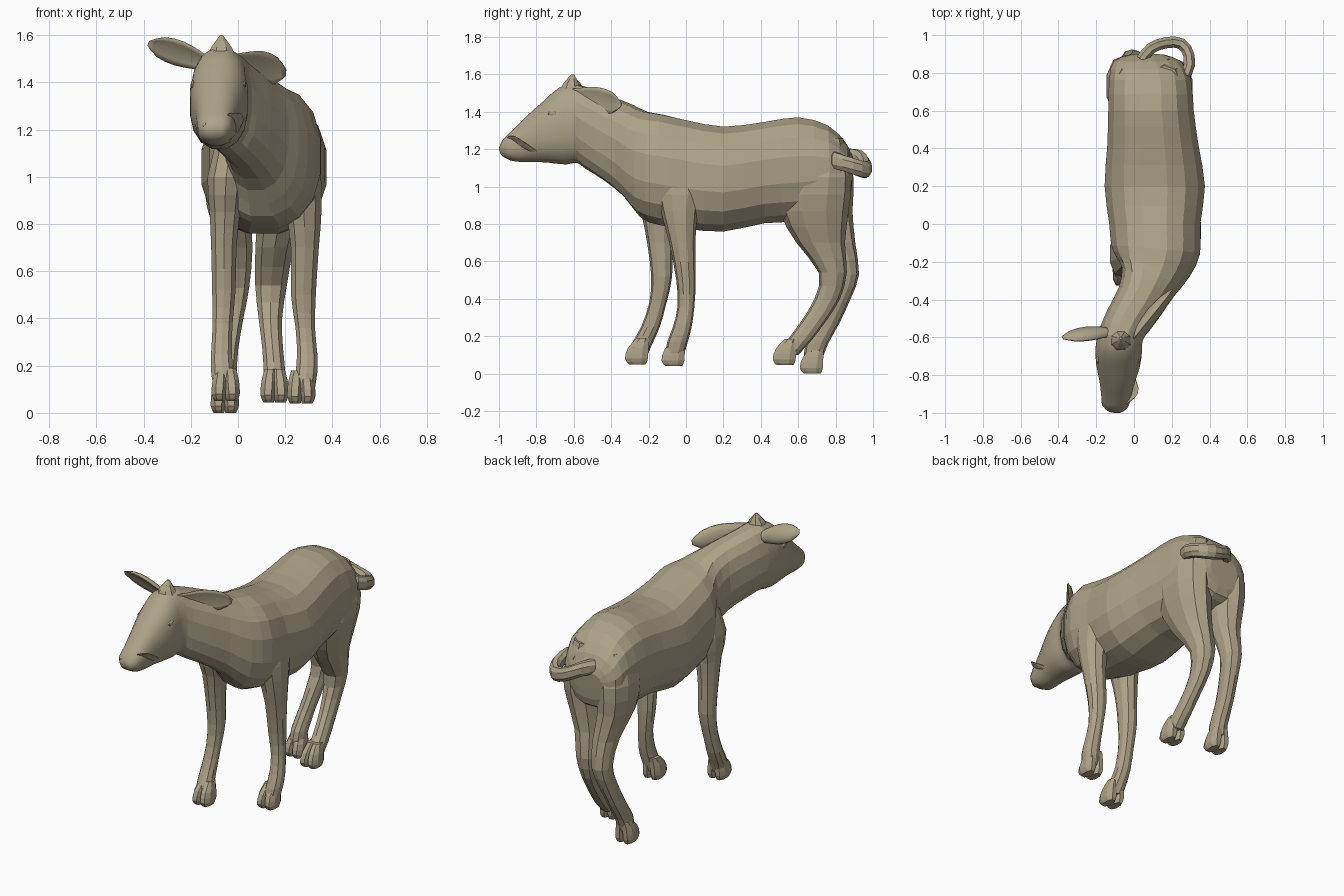
import bpy, bmesh, math
from mathutils import Vector as V

hide = bpy.data.materials.new("tan_hide")
hide.diffuse_color = (.42, .365, .25, 1)


def spline(rows, steps):
    """Catmull-Rom interpolation through rows of numbers."""
    out = []
    for i in range(len(rows) - 1):
        p0, p1 = rows[max(i - 1, 0)], rows[i]
        p2, p3 = rows[i + 1], rows[min(i + 2, len(rows) - 1)]
        for s in range(steps):
            t = s / steps
            out.append([0.5 * (2 * b + (c - a) * t + (2 * a - 5 * b + 4 * c - d) * t * t
                               + (3 * b - a - 3 * c + d) * t ** 3)
                        for a, b, c, d in zip(p0, p1, p2, p3)])
    out.append(list(rows[-1]))
    return out


def loft(name, rings, n=12, power=0.9, cup=0.0, smooth_before=-9):
    """Skin over rings of (centre, side vector, up vector)."""
    bm = bmesh.new()
    loops = []
    for c, a, b in rings:
        loop = []
        for k in range(n):
            ang = 2 * math.pi * (k + 0.5) / n
            u, v = math.cos(ang), math.sin(ang)
            u = math.copysign(abs(u) ** power, u)
            v = math.copysign(abs(v) ** power, v)
            if cup and v > 0:
                v *= -cup
            loop.append(bm.verts.new(c + a * u + b * v))
        loops.append(loop)
    for p, q in zip(loops, loops[1:]):
        for k in range(n):
            bm.faces.new((p[k], p[(k + 1) % n], q[(k + 1) % n], q[k]))
    bm.faces.new(loops[0])
    bm.faces.new(loops[-1])
    bmesh.ops.recalc_face_normals(bm, faces=bm.faces)
    me = bpy.data.meshes.new(name)
    bm.to_mesh(me)
    bm.free()
    me.materials.append(hide)
    for f in me.polygons:
        f.use_smooth = f.center.y < smooth_before
    ob = bpy.data.objects.new(name, me)
    bpy.context.collection.objects.link(ob)
    return ob


def profile_loft(name, rows, steps=2, **kw):
    """Rows: top y, top z, bottom y, bottom z, centre x, half width, yaw."""
    rings = []
    for yt, zt, yb, zb, x, w, yaw in spline(rows, steps):
        top, bot = V((x, yt, zt)), V((x, yb, zb))
        r = math.radians(yaw)
        rings.append(((top + bot) / 2, V((math.cos(r), math.sin(r), 0)) * w, (top - bot) / 2))
    return loft(name, rings, **kw)


def limb(name, rows, steps=2, **kw):
    """Rows: x, y, z, x radius, y radius of level rings."""
    rings = [(V((x, y, z)), V((rx, 0, 0)), V((0, ry, 0)))
             for x, y, z, rx, ry in spline(rows, steps)]
    return loft(name, rings, **kw)


def toes(name, x, y, z):
    """Two cloven toes; z is the sole height."""
    for side, label in ((-1, "left"), (1, "right")):
        limb(f"{name}_{label}_toe", [
            (x + side * .018, y + .035, z + .14, .026, .035),
            (x + side * .024, y + .01, z + .09, .034, .058),
            (x + side * .028, y, z + .03, .034, .066),
            (x + side * .025, y + .005, z, .024, .048)], n=8)


def ear(name, base, tip, wide, opening, size=1):
    base, tip, wide, opening = V(base), V(tip), V(wide).normalized(), V(opening).normalized()
    rows = [(0, .03, .03), (.2, .045, .04), (.5, .062, .042), (.8, .052, .03), (1, .012, .008)]
    loft(name, [(base.lerp(tip, t), wide * w * size, opening * d) for t, w, d in spline(rows, 2)],
         n=10, cup=0.3, smooth_before=9)


# Torso, turned neck and head in one skin
profile_loft("body_neck_and_head", [
    (.90, 1.13, .885, .99, .07, .10, 0), (.86, 1.23, .865, .90, .07, .18, 0),
    (.76, 1.33, .78, .86, .085, .22, 0), (.60, 1.375, .60, .81, .09, .23, 0),
    (.42, 1.35, .42, .80, .10, .245, 0), (.20, 1.325, .20, .755, .11, .27, 0),
    (.00, 1.36, .00, .77, .11, .245, 0), (-.13, 1.39, -.14, .79, .115, .24, -5),
    (-.22, 1.405, -.23, .83, .10, .205, -15), (-.30, 1.44, -.31, .94, .075, .16, -28),
    (-.40, 1.48, -.42, 1.03, .03, .135, -35), (-.50, 1.52, -.52, 1.09, -.03, .125, -27),
    (-.60, 1.55, -.58, 1.125, -.07, .12, -12),
    (-.68, 1.53, -.64, 1.115, -.08, .125, -5), (-.76, 1.46, -.73, 1.125, -.085, .118, -4),
    (-.85, 1.38, -.81, 1.13, -.09, .095, -4), (-.93, 1.30, -.88, 1.13, -.095, .08, -4),
    (-.98, 1.25, -.94, 1.14, -.10, .07, -4), (-1.0, 1.205, -.985, 1.165, -.10, .035, -4)],
    n=16, power=.85, smooth_before=-.58)

# Poll tuft
limb("poll_tuft", [(-.07, -.62, 1.49, .075, .07), (-.07, -.615, 1.55, .045, .045),
                   (-.07, -.605, 1.60, .006, .008)], n=8)

# Eyes and nostrils
for s, label in ((-1, "left"), (1, "right")):
    for part, loc, size in (("eye", (-.083 + s * .105, -.71, 1.39), (.014, .03, .018)),
                            ("nostril", (-.1 + s * .04, -.972, 1.22), (.014, .014, .012))):
        bpy.ops.mesh.primitive_uv_sphere_add(segments=10, ring_count=6, location=loc)
        ob = bpy.context.object
        ob.name, ob.scale = f"{label}_{part}", size
        ob.data.materials.append(hide)

# Folded tongue at the side of the mouth
tongue = [(-.045, -.94, 1.25), (-.005, -.91, 1.25), (.008, -.87, 1.225), (-.02, -.79, 1.17)]
loft("tongue", [(V(p), V((.012, -.008, .02)), V((.010, .012, 0)))
                for p in spline(tongue, 2)], n=8)

# Ears: left one raised sideways, right one swept back along the neck
ear("left_ear", (-.12, -.58, 1.47), (-.38, -.605, 1.565), (.30, -.45, .75), (-.1, -.85, -.5))
ear("right_ear", (.00, -.61, 1.49), (.205, -.35, 1.44), (.1, .0, 1), (.77, -.63, .1), 1.15)

# Front legs with shoulders
limb("right_front_leg", [
    (.22, -.03, 1.25, .07, .09), (.262, -.03, 1.05, .088, .135), (.278, -.035, .87, .08, .10),
    (.283, -.02, .70, .062, .07), (.277, .00, .50, .055, .052), (.285, .00, .36, .043, .045),
    (.293, -.02, .25, .045, .05), (.290, -.045, .17, .048, .055), (.28, -.065, .09, .045, .05)], n=10)
toes("right_front", .268, -.07, .04)
limb("left_front_leg", [
    (-.02, -.14, 1.2, .06, .09), (-.05, -.16, 1.0, .082, .125), (-.055, -.15, .85, .068, .088),
    (-.06, -.14, .70, .056, .068), (-.06, -.13, .52, .052, .056), (-.065, -.15, .38, .044, .046),
    (-.07, -.19, .25, .046, .05), (-.065, -.235, .16, .05, .055), (-.055, -.255, .10, .045, .05)], n=10)
toes("left_front", -.052, -.265, .05)

# Rear legs with heavy thighs
limb("right_rear_leg", [
    (.16, .71, 1.26, .09, .13), (.20, .70, 1.05, .115, .185), (.185, .685, .87, .105, .185),
    (.155, .72, .70, .085, .13), (.14, .785, .54, .07, .075), (.137, .755, .40, .052, .068),
    (.147, .675, .27, .046, .066), (.155, .60, .17, .048, .065), (.155, .55, .10, .045, .05)], n=10)
toes("right_rear", .155, .525, .045)
limb("left_rear_leg", [
    (-.01, .72, 1.24, .09, .12), (-.045, .73, 1.05, .105, .165), (-.04, .75, .87, .095, .14),
    (-.01, .815, .70, .075, .09), (-.01, .86, .53, .06, .065), (-.025, .82, .40, .05, .06),
    (-.042, .76, .27, .045, .06), (-.052, .70, .16, .048, .06), (-.055, .68, .08, .045, .05)], n=10)
toes("left_rear", -.056, .67, .0)

# Tail: flat strip curling round to the right
tail = spline([(.04, .87, 1.16), (.09, .93, 1.15), (.17, .96, 1.11), (.25, .955, 1.09),
               (.292, .89, 1.11), (.28, .80, 1.14), (.21, .79, 1.15), (.16, .86, 1.15)], 2)
rings = []
for i, p in enumerate(tail):
    d = V(tail[min(i + 1, len(tail) - 1)]) - V(tail[max(i - 1, 0)])
    rings.append((V(p), V((0, 0, .046)), V((d.y, -d.x, 0)).normalized() * .032))
loft("tail", rings, n=8)
